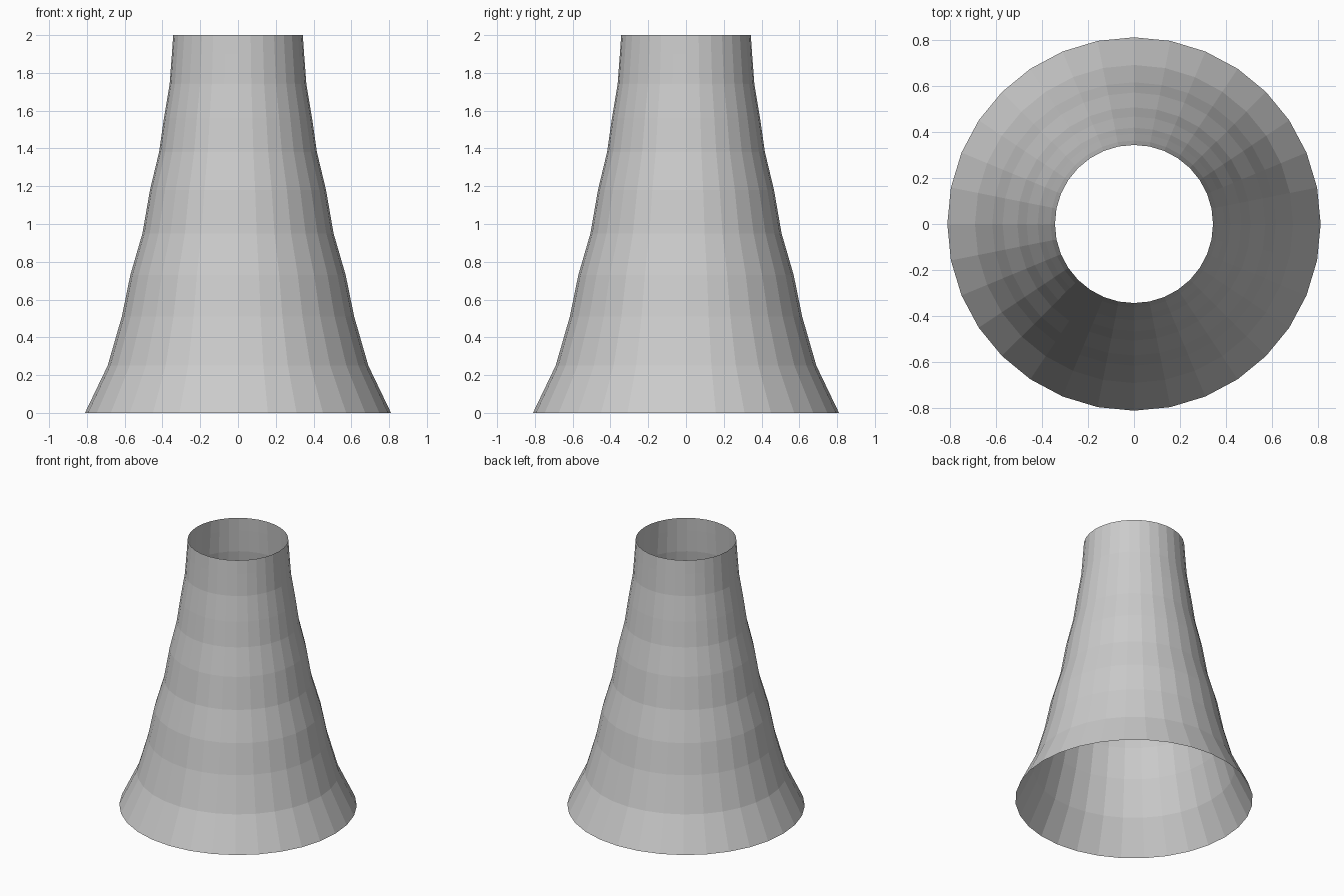
import bpy, bmesh
from math import cos, sin, tau

if "Cube" in bpy.data.objects:
    bpy.data.objects.remove(bpy.data.objects["Cube"])

SIDES = 32

# Profile of the flared tube: (radius, height), open at both ends
PROFILE = [(0.81, 0.0), (0.69, 0.25), (0.615, 0.51), (0.57, 0.73),
           (0.506, 0.95), (0.466, 1.18), (0.418, 1.38), (0.392, 1.56),
           (0.362, 1.74), (0.35, 1.90), (0.343, 2.0)]


def lathe(name, profile, sides):
    bm = bmesh.new()
    rings = [[bm.verts.new((r * cos(tau * i / sides), r * sin(tau * i / sides), z))
              for i in range(sides)] for r, z in profile]
    for low, high in zip(rings, rings[1:]):
        for i in range(sides):
            j = (i + 1) % sides
            bm.faces.new((low[i], low[j], high[j], high[i]))
    mesh = bpy.data.meshes.new(name)
    bm.to_mesh(mesh)
    bm.free()
    obj = bpy.data.objects.new(name, mesh)
    bpy.context.collection.objects.link(obj)
    return obj


# Open, flat-faced flared tube
lathe("flared_tube", PROFILE, SIDES)
